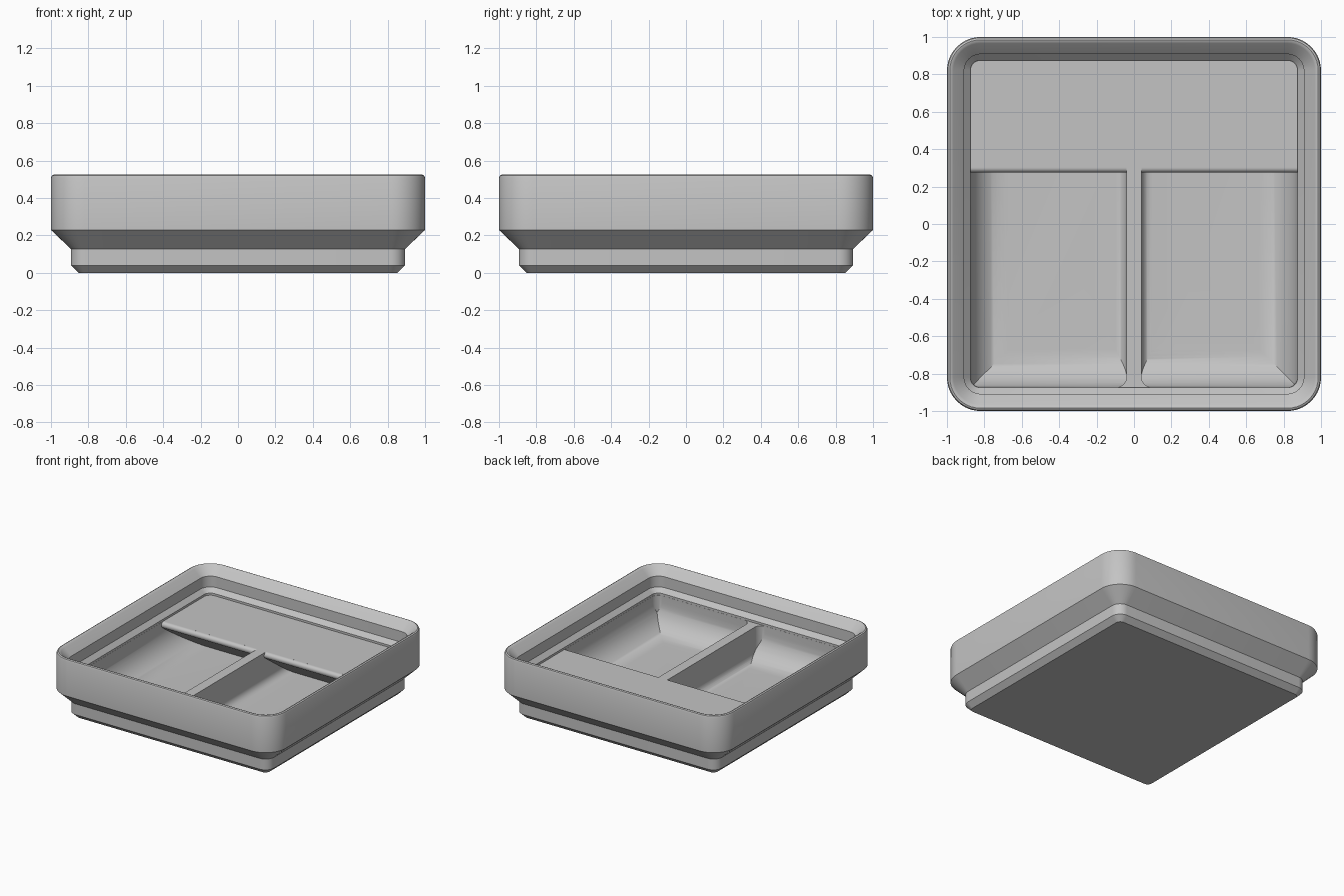
import bpy, bmesh, math

if "Cube" in bpy.data.objects:
    bpy.data.objects.remove(bpy.data.objects["Cube"])

ARC = 10  # segments per rounded corner
SHELF, FLOOR = 0.32, 0.06

grey = bpy.data.materials.new("light_grey")
grey.diffuse_color = (0.55, 0.55, 0.55, 1)
grey.use_nodes = True
grey.node_tree.nodes["Principled BSDF"].inputs["Base Color"].default_value = grey.diffuse_color


def arc(cx, cy, r, a0, a1, n=ARC):
    """Points on an arc, angles in degrees."""
    out = []
    for i in range(n + 1):
        a = math.radians(a0 + (a1 - a0) * i / n)
        out.append((cx + r * math.cos(a), cy + r * math.sin(a)))
    return out


def rounded_rect(x0, x1, y0, y1, r):
    return (arc(x1 - r, y1 - r, r, 0, 90) + arc(x0 + r, y1 - r, r, 90, 180)
            + arc(x0 + r, y0 + r, r, 180, 270) + arc(x1 - r, y0 + r, r, 270, 360))


def loft(name, rings):
    """Closed solid skinned through rings of equal point count."""
    bm = bmesh.new()
    loops = [[bm.verts.new(p) for p in ring] for ring in rings]
    n = len(loops[0])
    for a, b in zip(loops, loops[1:]):
        for i in range(n):
            j = (i + 1) % n
            bm.faces.new((a[i], a[j], b[j], b[i]))
    bm.faces.new(loops[0][::-1])
    bm.faces.new(loops[-1])
    bmesh.ops.recalc_face_normals(bm, faces=bm.faces)
    me = bpy.data.meshes.new(name)
    bm.to_mesh(me)
    bm.free()
    me.materials.append(grey)
    ob = bpy.data.objects.new(name, me)
    bpy.context.collection.objects.link(ob)
    return ob


def boolean(target, tool, operation):
    """Apply a boolean and discard the tool."""
    bpy.context.view_layer.objects.active = target
    mod = target.modifiers.new("cut", 'BOOLEAN')
    mod.operation, mod.object, mod.solver = operation, tool, 'EXACT'
    bpy.ops.object.modifier_apply(modifier=mod.name)
    bpy.data.objects.remove(tool)


# Tray body: (inset, height, corner radius) from the foot, over the lip, to the shelf
section = [(0.148, 0.0, 0.0386), (0.107, 0.04, 0.077), (0.107, 0.127, 0.077),
           (0.0, 0.229, 0.18), (0.0, 0.508, 0.18), (0.005, 0.52, 0.175),
           (0.015, 0.525, 0.165), (0.025, 0.522, 0.155), (0.034, 0.515, 0.146),
           (0.0916, 0.458, 0.089), (0.0916, 0.371, 0.089),
           (0.125, 0.337, 0.055), (0.125, SHELF, 0.055)]
tray = loft("tray", [[(x, y, z) for x, y in rounded_rect(i - 1, 1 - i, i - 1, 1 - i, r)]
                     for i, z, r in section])

# Pocket outlines: side (y, z) with front scoop and sloped underside of the rear shelf
W, TOP, R = 0.874, 0.40, 0.205
edge_r, slope = 0.025, 54
edge = arc(0.30, SHELF - edge_r, edge_r, 180 + slope, 85)
run = (edge[0][1] - FLOOR) * math.tan(math.radians(slope))
side = ([(-W, TOP)] + arc(R - W, FLOOR + R, R, 180, 270, 16)
        + [(edge[0][0] + run, FLOOR)] + edge + [(edge[-1][0], TOP)])

# Front outline (x, z): small fillet at the divider, large one at the outer wall
DIV, F = 0.04, 0.06
front = ([(DIV, TOP)] + arc(DIV + F, FLOOR + F, F, 180, 270)
         + arc(W - R, FLOOR + R, R, 270, 360, 16) + [(W, TOP)])

# Plan outline (x, y): rounds the upright corners
plan = rounded_rect(DIV - 0.002, W + 0.002, -W - 0.002, 0.8, 0.065)

for s in (-1, 1):
    pocket = loft("pocket_cutter", [[(s * x, y, z) for x, y in plan] for z in (0.0, 0.38)])
    across = loft("side_cutter", [[(x, y, z) for y, z in side] for x in (-1.1, 1.1)])
    along = loft("front_cutter", [[(s * x, y, z) for x, z in front] for y in (-1.1, 1.1)])
    boolean(pocket, across, 'INTERSECT')
    boolean(pocket, along, 'INTERSECT')
    boolean(tray, pocket, 'DIFFERENCE')

# Smooth rounded areas, keep hard edges
bpy.ops.object.select_all(action='DESELECT')
tray.select_set(True)
bpy.context.view_layer.objects.active = tray
bpy.ops.object.shade_smooth_by_angle(angle=math.radians(30))
